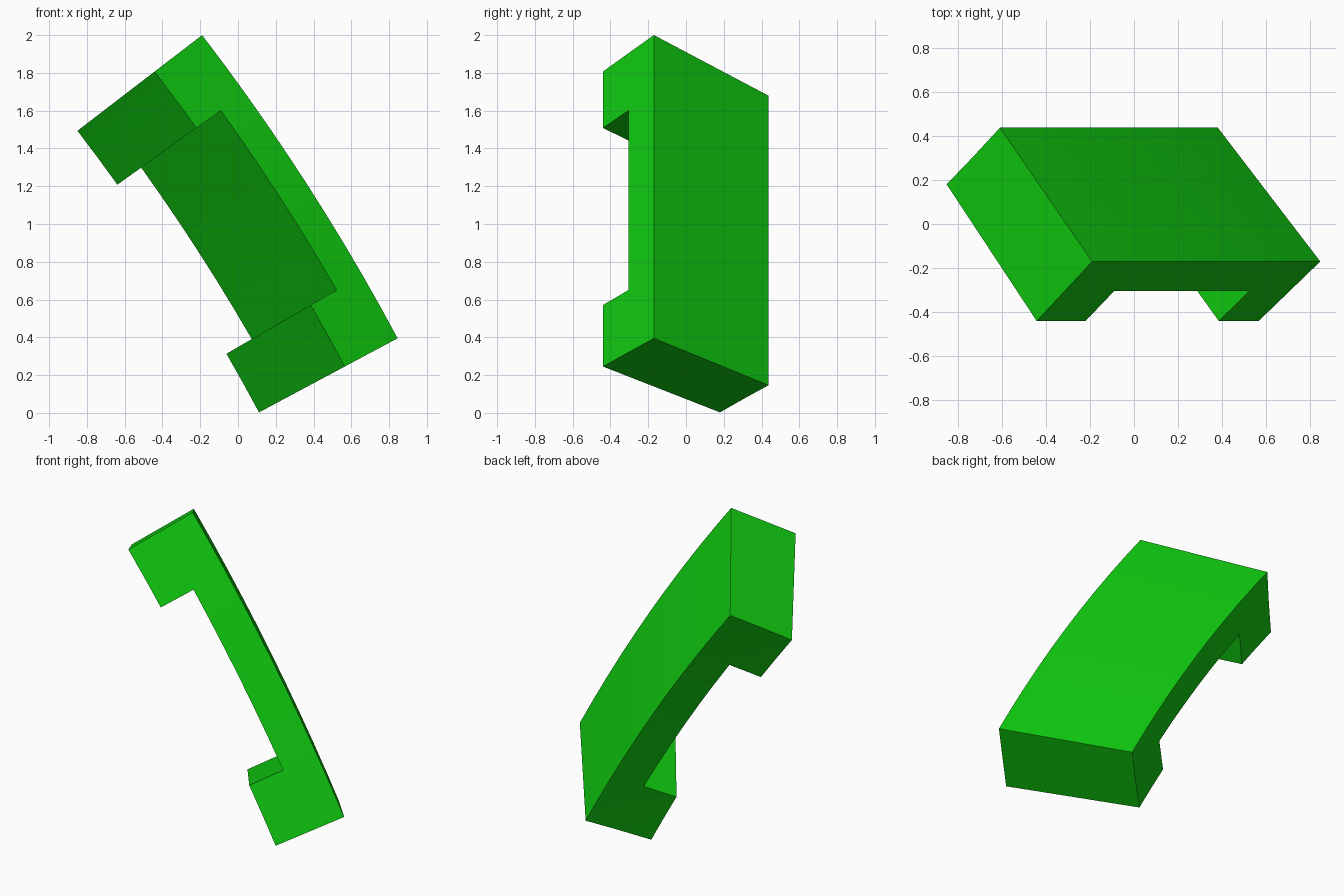
import bpy, bmesh, math
from mathutils import Vector

cube = bpy.data.objects.get("Cube")
if cube:
    bpy.data.objects.remove(cube, do_unlink=True)

# Single green material
green = bpy.data.materials.new("bright green")
green.use_nodes = True
colour = (0.005, 0.6, 0.005, 1)
green.diffuse_color = colour
green.node_tree.nodes["Principled BSDF"].inputs["Base Color"].default_value = colour

# Arc swept in the xz plane, from the upper end to the lower end
START, END = Vector((-0.19, 2.0)), Vector((0.845, 0.395))
RADIUS, STEPS = 11.7, 10
chord = END - START
half = math.asin(chord.length / 2 / RADIUS)
outward = Vector((-chord.y, chord.x)).normalized()
centre = (START + END) / 2 - outward * RADIUS * math.cos(half)
mid_angle = math.atan2(outward.y, outward.x)

# Slanted cross-section as (depth below the outer arc, y):
# outer edges, groove floor edges, foot edges
SECTION = [(0, -0.17), (0.527, 0.437),
           (0.158, -0.305), (0.677, 0.308),
           (0.317, -0.44), (0.832, 0.18)]


def point(step, corner):
    depth, y = SECTION[corner]
    a = mid_angle + half * (1 - 2 * step / STEPS)
    r = RADIUS - depth
    return centre.x + r * math.cos(a), y, centre.y + r * math.sin(a)


# Fill the section cell by cell; faces shared by two cells cancel out
faces = {}


def add_cell(i, corners):
    a = [(i, c) for c in corners]
    b = [(i + 1, c) for c in corners]
    quads = [a, b[::-1]] + [[a[k], b[k], b[(k + 1) % 4], a[(k + 1) % 4]] for k in range(4)]
    for quad in quads:
        key = frozenset(quad)
        if key in faces:
            del faces[key]
        else:
            faces[key] = quad


for i in range(STEPS):
    add_cell(i, (0, 1, 3, 2))            # main bar
    if i < 2 or i >= STEPS - 2:
        add_cell(i, (2, 3, 5, 4))        # foot at each end

bm = bmesh.new()
verts = {}
for quad in faces.values():
    for key in quad:
        if key not in verts:
            verts[key] = bm.verts.new(point(*key))
    bm.faces.new([verts[k] for k in quad])
bmesh.ops.recalc_face_normals(bm, faces=bm.faces)

mesh = bpy.data.meshes.new("curved_bracket")
bm.to_mesh(mesh)
bm.free()
mesh.materials.append(green)
bracket = bpy.data.objects.new("curved_bracket", mesh)
bpy.context.collection.objects.link(bracket)

# Smooth the gentle curve, keep the corners sharp
bpy.ops.object.select_all(action='DESELECT')
bracket.select_set(True)
bpy.context.view_layer.objects.active = bracket
bpy.ops.object.shade_smooth_by_angle(angle=math.radians(30))
